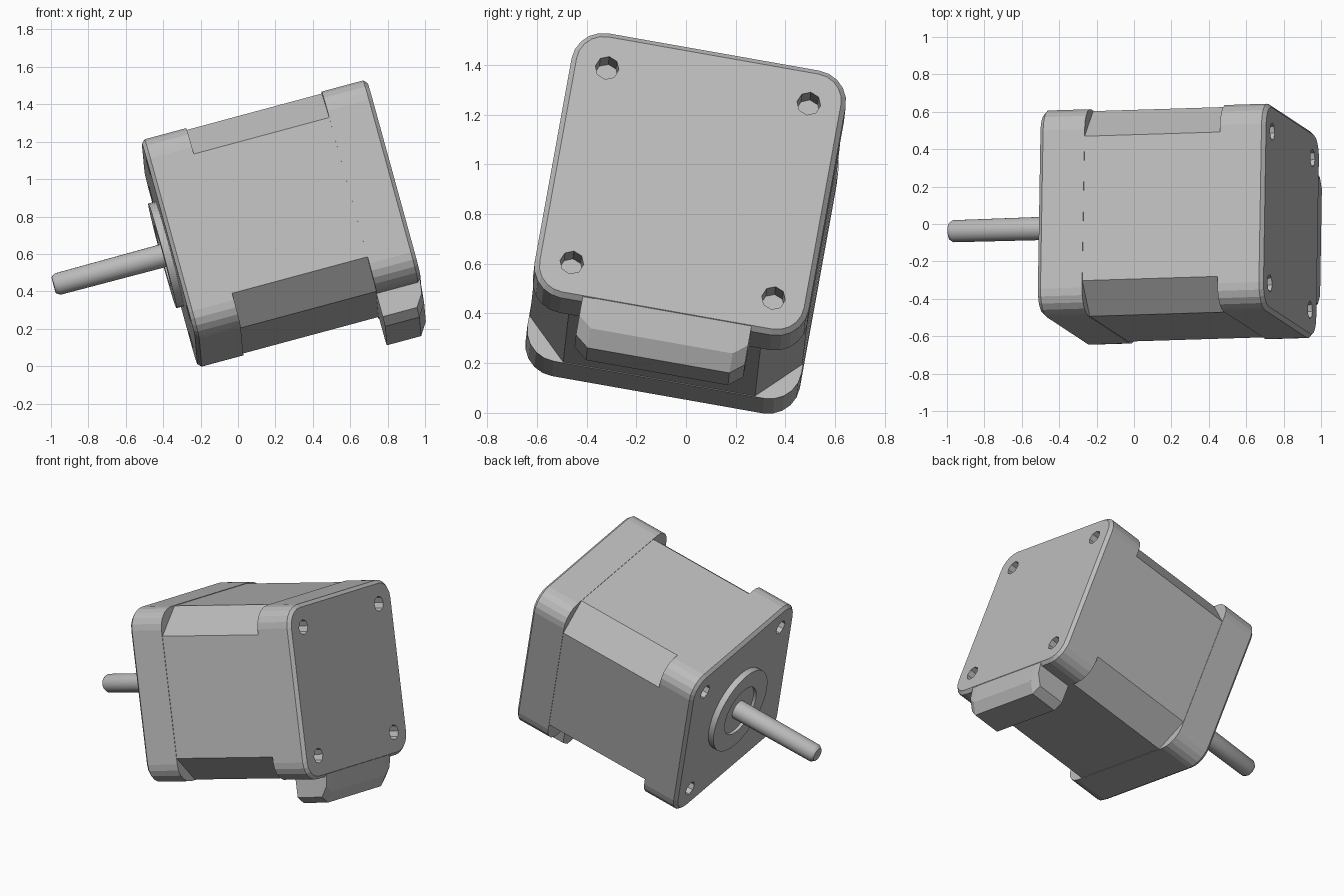
import bpy, bmesh
from math import cos, sin, pi, radians
from mathutils import Vector, Matrix

cube = bpy.data.objects.get("Cube")
if cube:
    bpy.data.objects.remove(cube)

# One grey metal for the whole motor
grey = bpy.data.materials.new("grey metal")
grey.use_nodes = True
COLOUR = (0.5, 0.5, 0.5, 1)
grey.diffuse_color = COLOUR
grey.node_tree.nodes["Principled BSDF"].inputs["Base Color"].default_value = COLOUR

# Motor frame: local z runs from the mounting face to the back, local y is up
axis = Vector((0.965, 0.03, 0.26)).normalized()
up = Vector((-0.26, 0.172, 0.949))
up = (up - axis * up.dot(axis)).normalized()
side = up.cross(axis)
FRAME = Matrix((side, up, axis)).transposed().to_4x4()
FRAME.translation = (-0.366, -0.02, 0.60)

LENGTH, HALF, CAP = 1.25, 0.56, 0.25
HOLE = 0.412


def loft(name, rings):
    """Join equal-length rings of local points and close both ends."""
    bm = bmesh.new()
    loops = [[bm.verts.new(p) for p in ring] for ring in rings]
    for a, b in zip(loops, loops[1:]):
        for i in range(len(a)):
            j = (i + 1) % len(a)
            bm.faces.new((a[i], a[j], b[j], b[i]))
    bm.faces.new(loops[0][::-1])
    bm.faces.new(loops[-1])
    bmesh.ops.recalc_face_normals(bm, faces=bm.faces)
    mesh = bpy.data.meshes.new(name)
    bm.to_mesh(mesh)
    bm.free()
    mesh.materials.append(grey)
    ob = bpy.data.objects.new(name, mesh)
    bpy.context.collection.objects.link(ob)
    ob.matrix_world = FRAME
    return ob


def square(half, corner, z, steps):
    """Square ring whose corners are arcs; one step gives a chamfer."""
    pts = []
    for k, (sx, sy) in enumerate(((1, 1), (-1, 1), (-1, -1), (1, -1))):
        for s in range(steps + 1):
            t = (k + s / steps) * pi / 2
            pts.append((sx * (half - corner) + corner * cos(t),
                        sy * (half - corner) + corner * sin(t), z))
    return pts


def circle(r, z, n, x=0, y=0):
    return [(x + r * cos(2 * pi * i / n), y + r * sin(2 * pi * i / n), z)
            for i in range(n)]


def drill(ob, z0, z1):
    """Cut the four screw holes."""
    for x in (-HOLE, HOLE):
        for y in (-HOLE, HOLE):
            cutter = loft("hole_cutter", [circle(0.048, z, 8, x, y) for z in (z0, z1)])
            cutter.hide_render = True
            mod = ob.modifiers.new("hole", "BOOLEAN")
            mod.operation = "DIFFERENCE"
            mod.solver = "EXACT"
            mod.object = cutter
            bpy.context.view_layer.objects.active = ob
            bpy.ops.object.modifier_apply(modifier=mod.name)
            bpy.data.objects.remove(cutter)


# End caps with rounded corners and a softened outer rim
def cap(name, outer, inner):
    d = 0.02 if inner > outer else -0.02
    ob = loft(name, [square(HALF - 0.02, 0.11, outer, 5),
                     square(HALF, 0.13, outer + d, 5),
                     square(HALF, 0.13, inner, 5)])
    drill(ob, outer - d, outer + d * 6)


cap("front_cap", 0, CAP)
cap("back_cap", LENGTH, LENGTH - CAP)

# Middle stack with wide chamfered corners
loft("middle_stack", [square(HALF - 0.003, 0.165, z, 1)
                      for z in (CAP - 0.01, LENGTH - CAP + 0.01)])

# Raised boss with a shallow recess around the shaft
loft("front_boss", [circle(r, z, 32) for r, z in
                    ((0.29, 0.01), (0.29, -0.04), (0.17, -0.04), (0.17, -0.02))])

# Output shaft
loft("shaft", [circle(r, z, 16) for r, z in
               ((0.064, 0.01), (0.06, -0.62), (0.045, -0.642))])


# Wire connector under the back cap, narrowing slightly downwards
def connector_ring(x, low):
    return [(x, -0.48, 1.0), (x, low, 1.0), (x, low, 1.19),
            (x, low + 0.07, 1.235), (x, -0.52, 1.25), (x, -0.48, 1.24)]


loft("connector", [connector_ring(x, low) for x, low in
                   ((-0.345, -0.69), (-0.29, -0.735), (0.29, -0.735), (0.345, -0.69))])

# Smooth shading only on the turned parts
for name in ("shaft", "front_boss"):
    bpy.ops.object.select_all(action="DESELECT")
    ob = bpy.data.objects[name]
    ob.select_set(True)
    bpy.context.view_layer.objects.active = ob
    bpy.ops.object.shade_smooth_by_angle(angle=radians(35))
